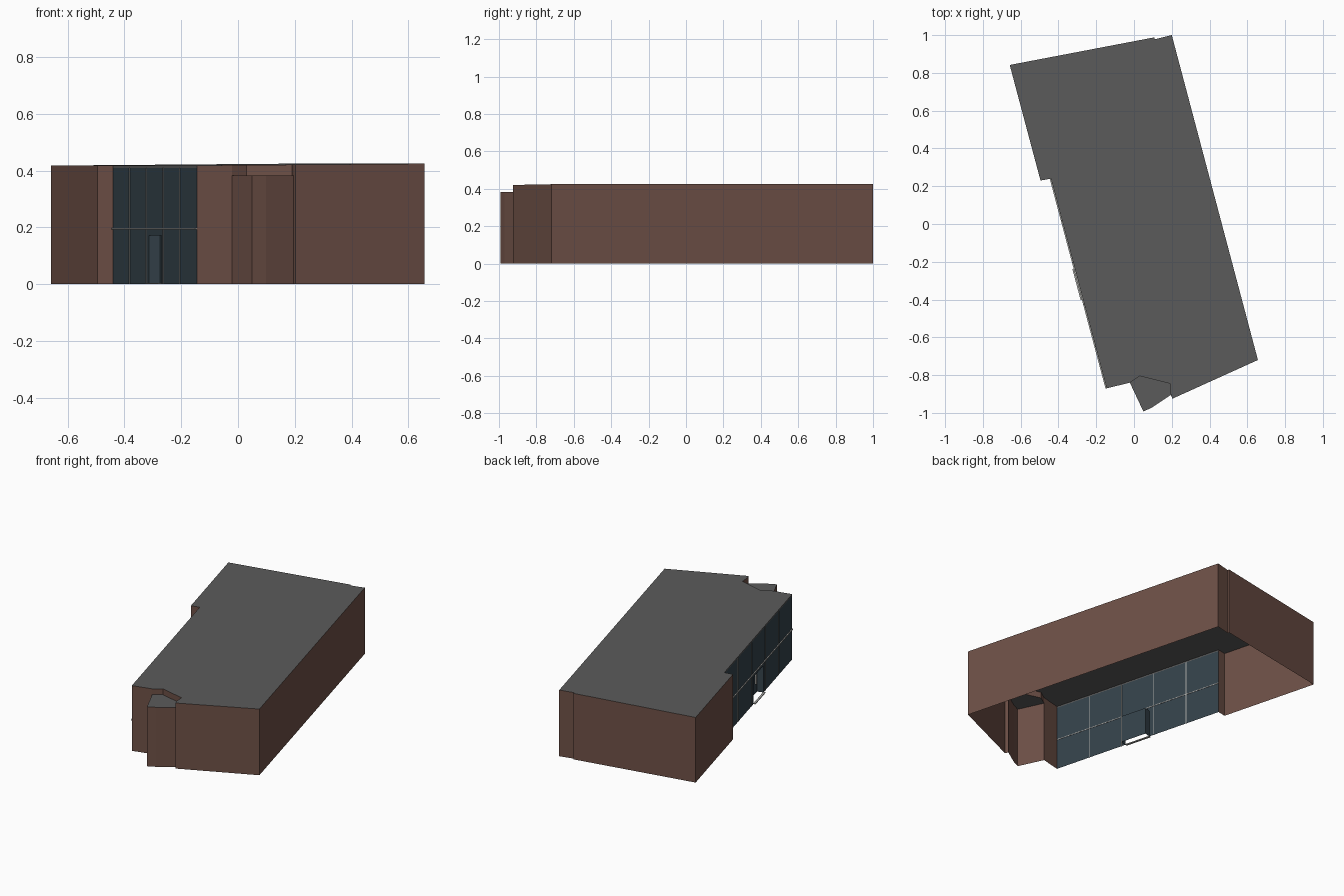
import bpy
from mathutils import Vector

if "Cube" in bpy.data.objects:
    bpy.data.objects.remove(bpy.data.objects["Cube"])


def material(name, rgb):
    m = bpy.data.materials.new(name)
    m.diffuse_color = (*rgb, 1)
    m.use_nodes = True
    m.node_tree.nodes["Principled BSDF"].inputs["Base Color"].default_value = m.diffuse_color
    return m


BRICK = material("brick", (0.155, 0.08, 0.062))
ROOF = material("roof_grey", (0.105, 0.105, 0.105))
GLASS = material("dark_glass", (0.035, 0.055, 0.07))
METAL = material("light_metal", (0.4, 0.4, 0.38))


def mesh_object(name, verts, faces, mat):
    me = bpy.data.meshes.new(name)
    me.from_pydata(verts, [], faces)
    me.materials.append(mat)
    ob = bpy.data.objects.new(name, me)
    bpy.context.collection.objects.link(ob)
    return ob


def top(x, y):
    # roof tilts very gently up towards the long right wall
    return 0.421 + 0.008 * (0.967 * x + 0.256 * y)


def wall(name, pts, z0, z1, mat):
    # upright sheet along a path; z1=None follows the roof
    n = len(pts)
    low = [(x, y, z0) for x, y in pts]
    high = [(x, y, top(x, y) if z1 is None else z1) for x, y in pts]
    faces = [(i, i + 1, n + i + 1, n + i) for i in range(n - 1)]
    return mesh_object(name, low + high, faces, mat)


def sheet(name, pts, z, mat):
    verts = [(x, y, top(x, y) if z is None else z) for x, y in pts]
    return mesh_object(name, verts, [tuple(range(len(pts)))], mat)


# Plan outline, counter-clockwise
A, B = Vector((-0.44, 0.24)), Vector((-0.145, -0.87))
bay_l, bay_r = (-0.022, -0.84), (0.195, -0.905)
front_left = [tuple(B), bay_l]
bay_front = [bay_l, (0.05, -0.993), (0.098, -0.97), bay_r]
notch = [bay_l, (0.03, -0.805), (0.19, -0.845), bay_r]
rest = [bay_r, (0.203, -0.925), (0.656, -0.72), (0.2, 1.0), (0.11, 0.978),
        (0.107, 0.988), (-0.658, 0.842), (-0.495, 0.23), tuple(A)]
BAY_Z = 0.382

# Brick walls and roofs (the underside is open)
wall("front_left_wall", front_left, 0, None, BRICK)
wall("main_walls", rest, 0, None, BRICK)
wall("bay_walls", bay_front, 0, BAY_Z, BRICK)
wall("wall_above_bay", notch, BAY_Z, None, BRICK)
sheet("bay_roof", bay_front + notch[2:0:-1], BAY_Z, ROOF)
sheet("main_roof", front_left + notch[1:] + rest[1:], None, ROOF)

# Glazed facade: s runs along it, d points outwards
L = (B - A).length
U = (B - A) / L
N = Vector((U.y, -U.x))


def at(s, d=0):
    return tuple(A + U * s + N * d)


def bar(name, s0, s1, d0, d1, z0, z1, mat):
    verts = [(*at(s, d), z) for z in (z0, z1)
             for s, d in ((s0, d0), (s0, d1), (s1, d1), (s1, d0))]
    faces = [(3, 2, 1, 0), (4, 5, 6, 7)]
    faces += [(i, (i + 1) % 4, (i + 1) % 4 + 4, i + 4) for i in range(4)]
    return mesh_object(name, verts, faces, mat)


S0, S1, DEPTH, DOOR_Z, GLASS_Z = 0.492, 0.662, 0.04, 0.172, 0.41
recess = [at(S0), at(S0, -DEPTH), at(S1, -DEPTH), at(S1)]
wall("lower_glass_and_door", [at(0)] + recess + [at(L)], 0, DOOR_Z, GLASS)
wall("upper_glass", [at(0), at(L)], DOOR_Z, GLASS_Z, GLASS)
sheet("door_soffit", recess, DOOR_Z, GLASS)
wall("glass_fascia", [at(0), at(L)], GLASS_Z, None, ROOF)

# Mullions and transom
W = 0.0022
for i in range(1, 5):
    s = L * i / 5
    bar(f"mullion_{i}", s - W, s + W, -0.002, 0.003, 0, GLASS_Z, METAL)
bar("transom", 0, L, -0.002, 0.006, 0.193, 0.198, METAL)

# Door step and handle
bar("door_step", S0, S1, 0, 0.013, 0, 0.005, METAL)
bar("door_handle", S1 - 0.03, S1 - 0.025, -DEPTH, -DEPTH + 0.008, 0.06, 0.14, METAL)
